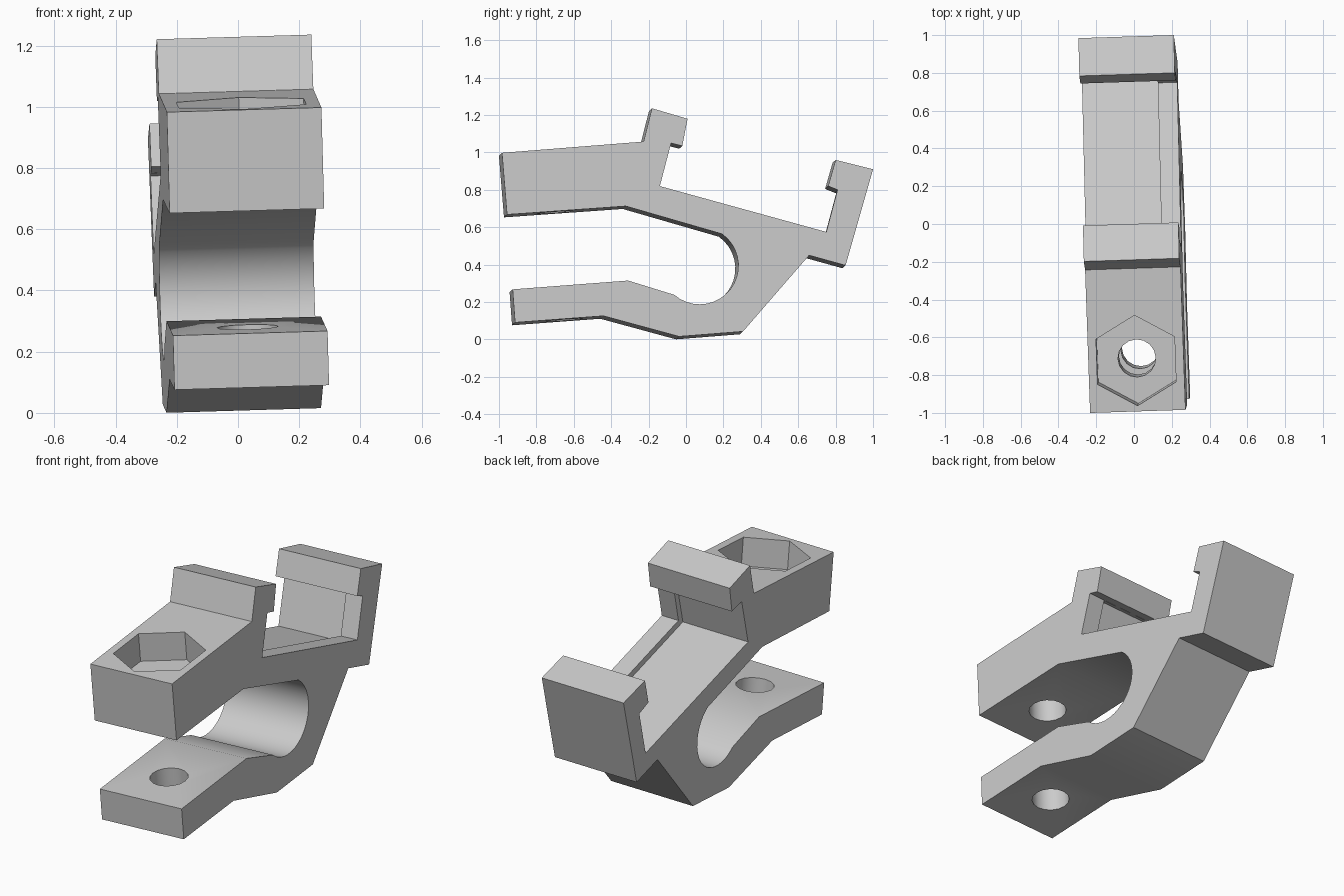
import bpy, bmesh, math
from mathutils import Matrix, Vector

if "Cube" in bpy.data.objects:
    bpy.data.objects.remove(bpy.data.objects["Cube"])

HALF = 0.2525
# slight lean of the whole part
TILT = Matrix(((1, -0.0325, -0.03, 0.0175), (0.0325, 1, 0, 0), (0.03, 0, 1, 0), (0, 0, 0, 1)))


def finish(name, bm):
    bmesh.ops.recalc_face_normals(bm, faces=bm.faces)
    bm.transform(TILT)
    me = bpy.data.meshes.new(name)
    bm.to_mesh(me)
    bm.free()
    ob = bpy.data.objects.new(name, me)
    bpy.context.collection.objects.link(ob)
    return ob


def prism(name, pts, x0, x1):
    """Extrude a (y, z) outline along x."""
    bm = bmesh.new()
    face = bm.faces.new([bm.verts.new((x0, y, z)) for y, z in pts])
    ext = bmesh.ops.extrude_face_region(bm, geom=[face])
    moved = [v for v in ext["geom"] if isinstance(v, bmesh.types.BMVert)]
    bmesh.ops.translate(bm, verts=moved, vec=(x1 - x0, 0, 0))
    return finish(name, bm)


def bore(name, sides, radius, z0, z1):
    """Cutter along the bolt axis, square to the upper jaw's top."""
    axis = Vector((0, -0.077, 1))
    mid = Vector((0, -0.722, 1.0)) + axis * ((z0 + z1) / 2 - 1.0)
    bm = bmesh.new()
    spin = Matrix.Rotation(math.pi / 2 if sides == 6 else 0, 4, 'Z')
    bmesh.ops.create_cone(bm, cap_ends=True, segments=sides, radius1=radius, radius2=radius, depth=z1 - z0)
    # put a hexagon corner on the y axis
    if sides == 6 and max(v.co.y for v in bm.verts) > radius * 0.95:
        spin = Matrix.Identity(4)
    tip = Matrix.Rotation(math.atan(0.077), 4, 'X')
    bm.transform(Matrix.Translation(mid) @ tip @ spin)
    return finish(name, bm)


def cut(target, cutter):
    mod = target.modifiers.new(cutter.name, 'BOOLEAN')
    mod.operation = 'DIFFERENCE'
    mod.solver = 'EXACT'
    mod.object = cutter
    bpy.context.view_layer.objects.active = target
    bpy.ops.object.modifier_apply(modifier=mod.name)
    bpy.data.objects.remove(cutter, do_unlink=True)


# clamp body: two jaws, round tube seat, and hooked rail channel
arc = [(0.065 + 0.207 * math.cos(math.radians(a)), 0.387 + 0.207 * math.sin(math.radians(a)))
       for a in [-131 + 186 * i / 18 for i in range(19)]]
outline = [(-.992, .99), (-.235, 1.05), (-.19, 1.228), (0, 1.172), (-.028, 1.027), (-.088, 1.042),
           (-.148, .812), (.742, .567), (.802, .792), (.752, .812), (.792, .952), (.992, .902),
           (.845, .388), (.65, .442), (.297, .035), (-.045, .008), (-.45, .118), (-.922, .083),
           (-.935, .26), (-.318, .307)] + arc + [(-.33, .705), (-.965, .66)]
clamp = prism("rail_clamp", outline, -HALF, HALF)

# channel recess, open at the left, stopped by a rim at the right
a, b = Vector((-.148, .812)), Vector((.742, .567))
d = (b - a).normalized()
n = Vector((-d.y, d.x))
g = 0.035
recess = [a - d * g - n * g, b + d * g - n * g, b + d * g + n * 0.232, a - d * g + n * 0.237]
cut(clamp, prism("channel_recess", recess, -0.4, 0.15))

# bolt hole through both jaws and hexagonal nut pocket
cut(clamp, bore("bolt_hole", 16, 0.1, -0.2, 1.3))
cut(clamp, bore("nut_pocket", 6, 0.24, 0.85, 1.3))

bpy.ops.object.select_all(action='DESELECT')
clamp.select_set(True)
bpy.context.view_layer.objects.active = clamp
bpy.ops.object.shade_smooth_by_angle(angle=math.radians(25))
